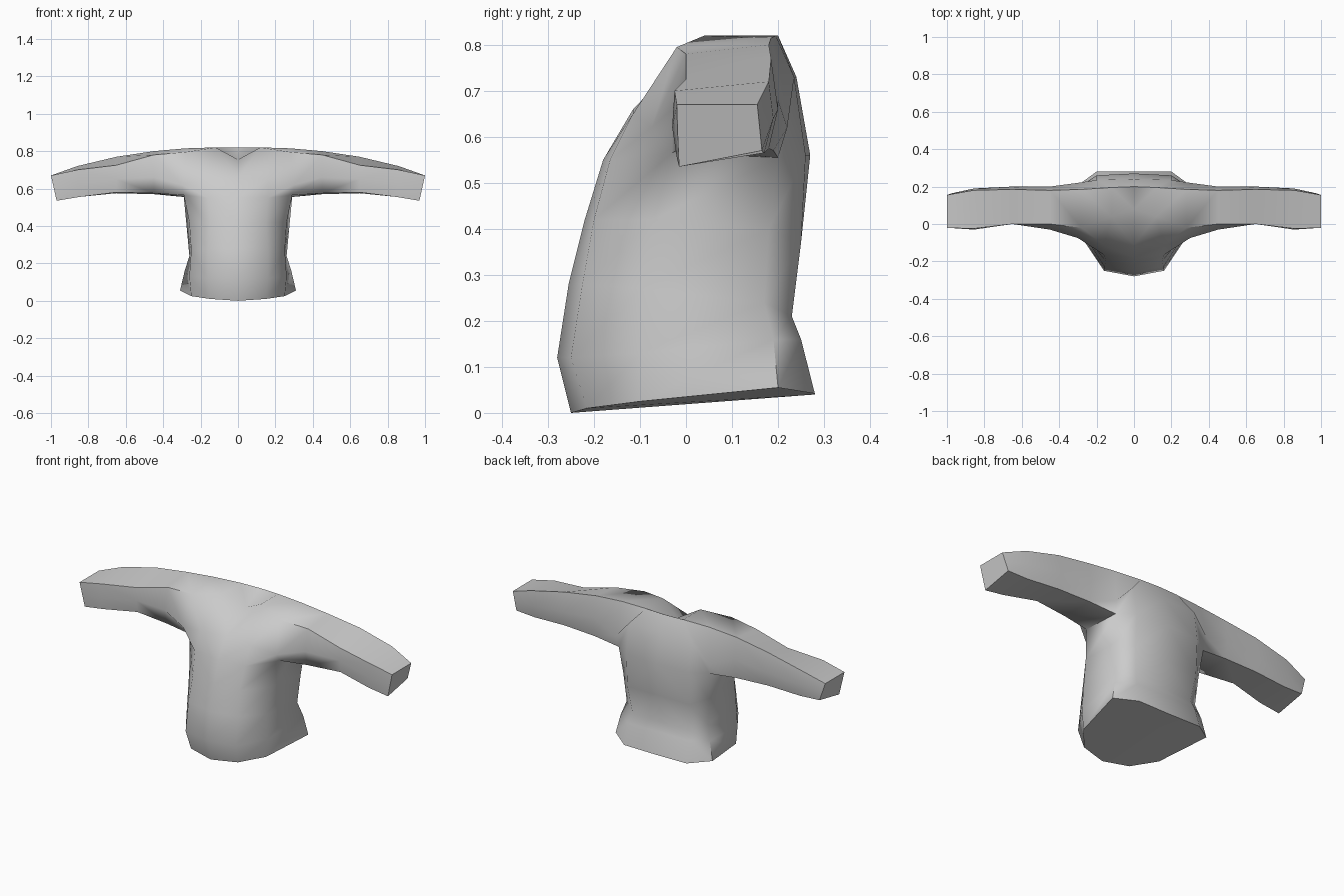
import bpy, bmesh, math

cube = bpy.data.objects.get("Cube")
if cube:
    bpy.data.objects.remove(cube, do_unlink=True)

# One plain cloth colour
cloth = bpy.data.materials.new("grey_cloth")
cloth.use_nodes = True
GREY = (0.6, 0.6, 0.6, 1)
cloth.diffuse_color = GREY
cloth.node_tree.nodes["Principled BSDF"].inputs["Base Color"].default_value = GREY

# Half torso rings from hem to armpit, front centre round to back centre
TORSO = [
    [(0, -.25, 0), (.15, -.215, .01), (.25, -.1, .025), (.31, .2, .055), (.2, .28, .042), (0, .28, .04)],
    [(0, -.28, .12), (.16, -.25, .12), (.26, -.1, .13), (.285, .19, .16), (.19, .25, .16), (0, .25, .16)],
    [(0, -.255, .28), (.16, -.225, .28), (.25, -.1, .27), (.26, .17, .24), (.18, .23, .21), (0, .23, .21)],
    [(0, -.22, .42), (.15, -.2, .42), (.26, -.07, .42), (.275, .18, .4), (.2, .25, .37), (0, .25, .37)],
    [(0, -.18, .55), (.16, -.165, .55), (.29, -.03, .565), (.29, .2, .555), (.2, .26, .56), (0, .27, .56)],
]

# Sleeve sections (x of top, x of bottom, then y and z): front bottom, front
# middle, front top, rear top, rear middle, rear bottom
SLEEVE = [
    (.45, .45, [(-.01, .575), (-.03, .66), (0, .78), (.18, .8), (.2, .68), (.19, .57)]),
    (.65, .65, [(.01, .58), (0, .65), (0, .725), (.185, .77), (.2, .66), (.18, .575)]),
    (.86, .85, [(-.02, .555), (-.03, .62), (-.025, .7), (.18, .72), (.19, .64), (.17, .565)]),
    (1, .97, [(-.015, .535), (-.018, .603), (-.02, .67), (.155, .67), (.16, .62), (.165, .57)]),
]


def add_half(bm, side):
    """Build one side of the garment."""
    def vert(p):
        return bm.verts.new((p[0] * side, p[1], p[2]))

    def bridge(low, high):
        for a, b, c, d in zip(low, low[1:], high[1:], high):
            bm.faces.new((a, b, c, d))

    # Torso wall and closed hem
    rings = [[vert(p) for p in ring] for ring in TORSO]
    for low, high in zip(rings, rings[1:]):
        bridge(low, high)
    bm.faces.new(rings[0])

    # Chest, upper back and neckline
    f0, f1, pit_f, pit_r, b1, b0 = rings[-1]
    v_tip, chest, mid_f = [vert(p) for p in ((0, -.115, .66), (.16, -.115, .65), (.3, -.075, .62))]
    neck_f, top_f = vert((.12, .04, .82)), vert((.28, -.02, .795))
    b0_up, b1_up, mid_r = [vert(p) for p in ((0, .24, .73), (.2, .235, .73), (.3, .22, .62))]
    neck_c, neck_r, top_r = [vert(p) for p in ((0, .2, .82), (.12, .195, .82), (.28, .185, .815))]
    bridge([f0, f1, pit_f], [v_tip, chest, mid_f])
    bm.faces.new((v_tip, chest, neck_f))
    bridge([chest, mid_f], [neck_f, top_f])
    bridge([pit_r, b1, b0], [mid_r, b1_up, b0_up])
    bridge([mid_r, b1_up, b0_up], [top_r, neck_r, neck_c])
    bm.faces.new((neck_f, top_f, top_r, neck_r))

    # Sunken panel inside the neckline
    hollow = vert((0, .08, .755))
    for a, b in ((v_tip, neck_f), (neck_f, neck_r), (neck_r, neck_c)):
        bm.faces.new((a, b, hollow))

    # Sleeve from armhole to closed cuff
    loop = [pit_f, mid_f, top_f, top_r, mid_r, pit_r]
    for x_top, x_low, section in SLEEVE:
        x_mid = (x_top + x_low) / 2
        xs = (x_low, x_mid, x_top, x_top, x_mid, x_low)
        ring = [vert((x, y, z)) for x, (y, z) in zip(xs, section)]
        bridge(loop + loop[:1], ring + ring[:1])
        loop = ring
    bm.faces.new(loop)


bm = bmesh.new()
for side in (1, -1):
    add_half(bm, side)
bmesh.ops.remove_doubles(bm, verts=bm.verts, dist=.0005)
bmesh.ops.recalc_face_normals(bm, faces=bm.faces)
mesh = bpy.data.meshes.new("sweater")
bm.to_mesh(mesh)
bm.free()
mesh.materials.append(cloth)
sweater = bpy.data.objects.new("sweater", mesh)
bpy.context.collection.objects.link(sweater)

# Soft cloth with crisp hem, cuffs and neckline
bpy.ops.object.select_all(action="DESELECT")
sweater.select_set(True)
bpy.context.view_layer.objects.active = sweater
bpy.ops.object.shade_smooth_by_angle(angle=math.radians(62))
